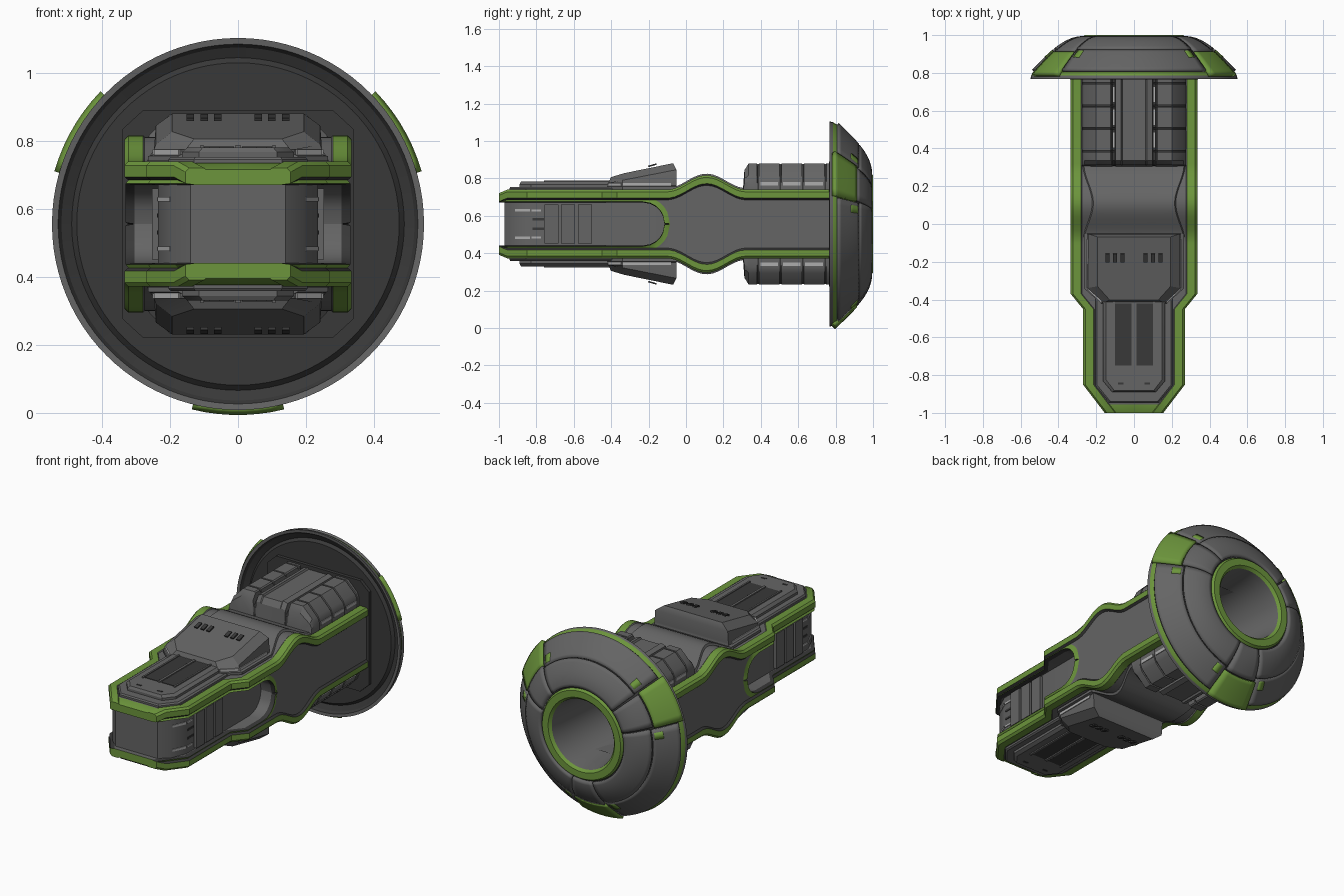
import bpy, bmesh
from math import sin, cos, pi, radians, sqrt, atan2
from mathutils import Matrix, Vector

cube = bpy.data.objects.get("Cube")
if cube:
    bpy.data.objects.remove(cube, do_unlink=True)

MID = 0.556  # height of the long axis; everything is modelled around it


def material(name, rgb):
    m = bpy.data.materials.new(name)
    m.use_nodes = True
    m.diffuse_color = (*rgb, 1)
    m.node_tree.nodes["Principled BSDF"].inputs["Base Color"].default_value = (*rgb, 1)
    return m


GREY, GREEN, DARK, LIGHT = range(4)
MATS = [material("grey armour", (0.13, 0.13, 0.13)),
        material("green trim", (0.15, 0.30, 0.045)),
        material("dark recess", (0.04, 0.04, 0.04)),
        material("pale strip", (0.42, 0.42, 0.42))]


def finish(name, bm, mirror="", solid=0, recalc=True):
    bmesh.ops.remove_doubles(bm, verts=bm.verts, dist=1e-5)
    if recalc:
        bmesh.ops.recalc_face_normals(bm, faces=bm.faces)
    me = bpy.data.meshes.new(name)
    bm.to_mesh(me)
    bm.free()
    ob = bpy.data.objects.new(name, me)
    bpy.context.collection.objects.link(ob)
    ob.location.z = MID
    for m in MATS:
        me.materials.append(m)
    bpy.ops.object.select_all(action='DESELECT')
    ob.select_set(True)
    bpy.context.view_layer.objects.active = ob
    bpy.ops.object.shade_smooth_by_angle(angle=radians(28))
    if solid:
        mod = ob.modifiers.new("thickness", 'SOLIDIFY')
        mod.thickness, mod.offset = solid, 0
    if mirror:
        mod = ob.modifiers.new("mirror", 'MIRROR')
        mod.use_axis = ["X" in mirror, False, "Z" in mirror]
    return ob


def loft(name, rows, mat, cap=None, close=False, **kw):
    """Skin rows of points; mat(i, j) colours each face."""
    bm = bmesh.new()
    grid = [[bm.verts.new(p) for p in row] for row in rows]
    if cap is not None:
        bm.faces.new(grid[0]).material_index = cap
    n = len(rows[0])
    for i in range(len(rows) - 1):
        for j in range(n if close else n - 1):
            k = (j + 1) % n
            f = bm.faces.new((grid[i][j], grid[i][k], grid[i + 1][k], grid[i + 1][j]))
            f.material_index = mat(i, j)
    return finish(name, bm, **kw)


def block(name, half, levels, mat=GREY, mirror="Z"):
    """Stack scaled copies of a symmetric plan outline and cap the top."""
    plan = half + [(-x, y) for x, y in reversed(half)]
    yc = (half[0][1] + half[-1][1]) / 2
    rows = []
    for sx, sy, z in levels:
        ys = [yc + (y - yc) * sy for x, y in plan]
        rows.append([(x * sx, y, z(y) if callable(z) else z) for (x, _), y in zip(plan, ys)])
    return loft(name, rows[::-1], lambda i, j: mat, cap=mat, close=True, mirror=mirror)


def box(name, centre, size, mat, rot=None, mirror="XZ"):
    bm = bmesh.new()
    bmesh.ops.create_cube(bm, size=1)
    m = Matrix.Translation(centre) @ (rot or Matrix()) @ Matrix.Diagonal((*size, 1))
    bm.transform(m)
    for f in bm.faces:
        f.material_index = mat
    return finish(name, bm, mirror)


def between(y, pts):
    for (a, u), (b, v) in zip(pts, pts[1:]):
        if y <= b:
            return u + (v - u) * max(0, (y - a) / (b - a))
    return pts[-1][1]


# Main hull: trimmed decks, side slot with a round end, central hump
def slot(y, r):
    d = max(0, y + 0.23)
    return sqrt(max(0, r * r - d * d))


def hump(y):
    return 0.5 * (1 + cos(pi * (y - 0.11) / 0.21)) if abs(y - 0.11) < 0.21 else 0


def hull_top(y):
    return between(y, [(-1, 0.165), (-0.955, 0.184), (1, 0.184)]) + 0.077 * hump(y)


def hull_section(y):
    w = between(y, [(-1, 0.155), (-0.85, 0.27), (-0.45, 0.27), (-0.37, 0.335), (1, 0.335)])
    t, s, s2 = hull_top(y), slot(y, 0.115), slot(y, 0.145)
    low = max(s, t - 0.055)
    solid = s2 < 0.002
    pts = [(0, t - 0.005), (w - 0.06, t - 0.005), (w - 0.055, t), (w - 0.012, t), (w, t - 0.012),
           (w, t - 0.045), (w - 0.012, low), (w - 0.012, min(low, s2))]
    pts += [(w - 0.012, 0)] * 3 if solid else [(w - 0.004, s + 0.004), (w - 0.03, s), (0, s)]
    return [(x, y, z) for x, z in pts]


stations = [-1, -0.955, -0.85, -0.45, -0.37, -0.23, -0.19, -0.16, -0.14, -0.125, -0.115, -0.1, -0.085]
stations += [-0.06 + 0.025 * i for i in range(16)] + [0.79]
hull_colours = [GREY, GREY, GREEN, GREEN, GREEN, DARK, GREY, GREEN, DARK, GREY]
loft("hull", [hull_section(y) for y in stations],
     lambda i, j: GREEN if i == 0 and j < 2 else hull_colours[j], cap=GREEN, mirror="XZ", recalc=False)

# Waisted saddle over the hump
saddle = []
for k in range(17):
    y = -0.07 + 0.0235 * k
    w = 0.275 - 0.05 * hump(y)
    t = hull_top(y) + 0.008
    saddle.append([(0, y, t), (w - 0.01, y, t), (w, y, t - 0.02)])
loft("hump_saddle", saddle, lambda i, j: GREY, mirror="XZ", recalc=False)

# Inner core between the decks, with side ribs and pale strips
core = [(0.14, -0.97), (0.195, -0.92), (0.235, -0.83), (0.235, -0.05)]
block("nose_core", core, [(1, 1, 0), (1, 1, 0.125)])
for y in (-0.72, -0.63, -0.54):
    box("side_rib", (0.238, y, 0), (0.03, 0.075, 0.21), GREY, mirror="X")
box("core_strip", (0.217, -0.873, 0.073), (0.006, 0.085, 0.014), LIGHT,
    Matrix.Rotation(-atan2(0.04, 0.09), 4, 'Z'))
box("core_side_strip", (0.236, -0.80, 0.073), (0.006, 0.05, 0.01), LIGHT)
box("core_side_slit", (0.236, -0.79, 0.025), (0.006, 0.06, 0.012), DARK)

# Nose deck plates and the dark tray
block("nose_plate", [(0.13, -0.945), (0.205, -0.855), (0.205, -0.38)],
      [(1, 1, 0.17), (1, 1, 0.19), (0.96, 0.98, 0.198)])
block("nose_block", [(0.115, -0.89), (0.165, -0.83), (0.165, -0.38)],
      [(1, 1, 0.19), (1, 1, 0.212), (0.9, 0.97, 0.226)])
box("tray_panel", (0.056, -0.585, 0.225), (0.088, 0.33, 0.008), DARK)
box("tray_rib", (0, -0.585, 0.226), (0.014, 0.34, 0.014), GREY, mirror="Z")
box("tray_edge", (0.106, -0.585, 0.226), (0.01, 0.35, 0.014), GREY)
box("nose_slit", (0.07, -0.845, 0.224), (0.03, 0.012, 0.008), DARK)


# Sloping middle housing
def slope(y):
    return 0.245 + 0.08 * min(1, max(0, (y + 0.42) / 0.27))


mid = [(0.17, -0.42), (0.255, -0.34), (0.255, -0.05)]
block("middle_housing", mid,
      [(1.04, 1, 0.185), (1.04, 1, 0.20), (0.97, 0.99, 0.205), (0.97, 0.99, 0.22),
       (0.95, 0.99, lambda y: slope(y) - 0.035), (0.76, 0.9, slope)])
box("housing_strip", (0.248, -0.21, 0.212), (0.008, 0.26, 0.016), LIGHT)
box("housing_corner_strip", (0.208, -0.378, 0.212), (0.01, 0.1, 0.016), LIGHT,
    Matrix.Rotation(-atan2(0.085, 0.08), 4, 'Z'))
tilt = Matrix.Rotation(atan2(0.08, 0.27), 4, 'X')
for x in (0.06, 0.10, 0.14):
    box("housing_vent", (x, -0.18, slope(-0.18) - 0.002), (0.022, 0.045, 0.008), DARK, tilt)

# Ribbed rear housing
shape = [(0, 0.312), (0.062, 0.312), (0.068, 0.322), (0.098, 0.312), (0.1, 0.27), (0.114, 0.27),
         (0.118, 0.318), (0.125, 0.324), (0.2, 0.324), (0.262, 0.262), (0.275, 0.23), (0.275, 0.175)]
rows, seams = [], set()


def rear_row(y, drop, squash=1):
    rows.append([(x, y, 0.175 + (z - 0.175) * squash - (drop if x > 0.11 else 0)) for x, z in shape])


rear_row(0.305, 0, 0.1)
rear_row(0.312, 0, 0.75)
rear_row(0.335, 0)
for y in (0.385, 0.505, 0.625, 0.745):
    seams.add(len(rows))
    for dy, drop in ((-0.005, 0), (-0.004, 0.012), (0.004, 0.012), (0.005, 0)):
        rear_row(y + dy, drop)
rear_row(0.80, 0)
loft("rear_housing", rows,
     lambda i, j: DARK if j == 4 or (j > 5 and i - 1 in seams) else GREY, mirror="XZ", recalc=False)
for y in (0.445, 0.565, 0.685):
    box("rear_strip", (0.275, y, 0.216), (0.008, 0.095, 0.018), LIGHT)
    box("gutter_strip", (0.107, y, 0.272), (0.008, 0.08, 0.006), LIGHT)

# Octagonal socket where the hull meets the dish
corners = [(0.34, 0.28), (0.28, 0.335), (-0.28, 0.335), (-0.34, 0.28)]
corners += [(-x, -z) for x, z in corners]
inner = [(x * 0.65, 0.765, z * 0.65) for x, z in corners]
loft("dish_socket", [inner, [(x, 0.765, z) for x, z in corners], [(x, 0.80, z) for x, z in corners]],
     lambda i, j: DARK, close=True)


# Dish: lathed base with green rim, green collar and deep bore
def dome(t):
    return 0.53 - 0.26 * t, 0.812 + 0.173 * sin(t * pi / 2)


def around(r, y, a):
    return Vector((r * cos(a), y, r * sin(a)))


profile = [(0.205, 0.785), (0.475, 0.785), (0.49, 0.80), (0.52, 0.785), (0.53, 0.77), (0.548, 0.768),
           (0.545, 0.785), (0.532, 0.806)]
profile_colours = [DARK, DARK, DARK, DARK, GREY, GREY, GREEN]
for k in range(9):
    r, y = dome(k / 8)
    profile.append((r - 0.004, y - 0.012))
    profile_colours.append(DARK)
profile += [(0.272, 0.985), (0.262, 1.0), (0.222, 1.0), (0.208, 0.985), (0.195, 0.9), (0.17, 0.55), (0, 0.55)]
profile_colours += [GREEN] * 4 + [GREY] * 3
loft("dish_base", [[around(r, y, 2 * pi * i / 96) for r, y in profile] for i in range(97)],
     lambda i, j: profile_colours[j])


def panel(name, a0, a1, t0, t1, mat, thick=0.02):
    n = max(2, int((a1 - a0) / 4))
    rows = [[around(*dome(t0 + (t1 - t0) * k / 8), radians(a0 + (a1 - a0) * i / n)) for k in range(9)]
            for i in range(n + 1)]
    loft(name, rows, lambda i, j: mat, solid=thick)


# Armour panels repeat three times around the dish
for c in (30, 150, 270):
    panel("green_rim_panel", c - 14, c + 14, -0.09, 0.36, GREEN, 0.026)
    panel("narrow_panel", c - 13, c + 13, 0.375, 0.97, GREY)
    panel("inner_panel", c + 14.5, c + 105.5, 0.43, 0.97, GREY)
    panel("outer_panel", c + 15, c + 105, -0.01, 0.415, GREY)
    for off in (-20, 20):
        panel("green_vent", c + off - 2.5, c + off + 2.5, 0.24, 0.38, GREEN, 0.027)
